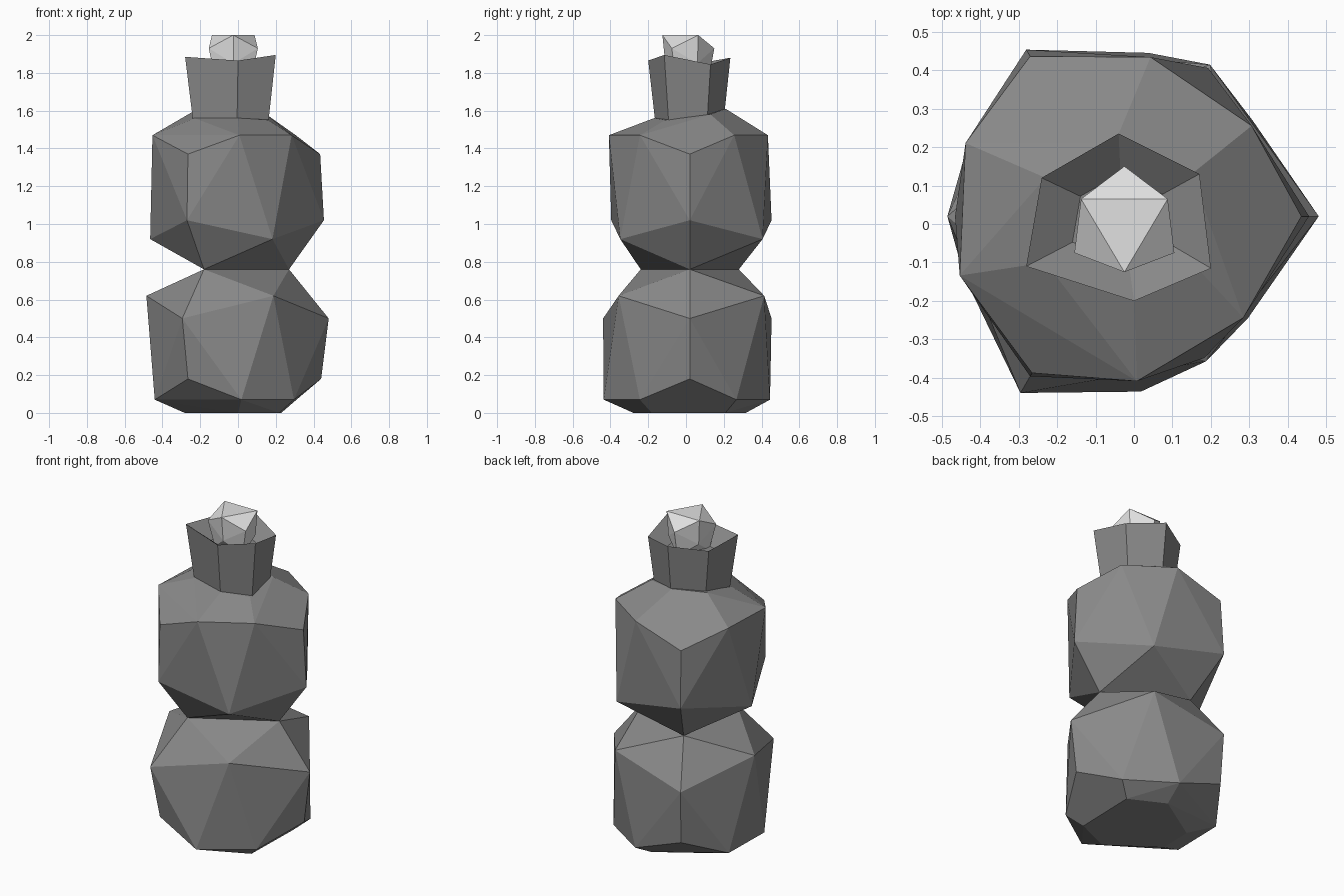
import bpy
import bmesh
from math import sin, cos, radians

cube = bpy.data.objects.get("Cube")
if cube:
    bpy.data.objects.remove(cube, do_unlink=True)

CENTRE = (-0.03, 0.02)


def make_material(name, value):
    mat = bpy.data.materials.new(name)
    mat.use_nodes = True
    colour = (value, value, value, 1)
    mat.diffuse_color = colour
    mat.node_tree.nodes["Principled BSDF"].inputs["Base Color"].default_value = colour
    return mat


def trio(z, angle, *radii, centre=CENTRE):
    """Three points a third of a turn apart, each with its own radius."""
    points = []
    for i, r in enumerate(radii):
        a = radians(angle + 120 * i)
        points.append((centre[0] + r * cos(a), centre[1] + r * sin(a), z))
    return points


def finish(bm, name, mat):
    bmesh.ops.recalc_face_normals(bm, faces=bm.faces[:])
    mesh = bpy.data.meshes.new(name)
    bm.to_mesh(mesh)
    bm.free()
    mesh.materials.append(mat)
    obj = bpy.data.objects.new(name, mesh)
    bpy.context.collection.objects.link(obj)
    return obj


def faceted_hull(name, points, mat):
    """Closed flat-faced solid wrapped around a set of points."""
    bm = bmesh.new()
    for p in points:
        bm.verts.new(p)
    bmesh.ops.convex_hull(bm, input=bm.verts[:])
    loose = [v for v in bm.verts if not v.link_faces]
    bmesh.ops.delete(bm, geom=loose, context="VERTS")
    bmesh.ops.dissolve_limit(bm, angle_limit=radians(2), verts=bm.verts[:], edges=bm.edges[:])
    return finish(bm, name, mat)


def loft(name, rings, mat):
    """Skin a stack of equal-sided rings and cap both ends."""
    bm = bmesh.new()
    loops = [[bm.verts.new(p) for p in ring] for ring in rings]
    for low, high in zip(loops, loops[1:]):
        for i in range(len(low)):
            j = (i + 1) % len(low)
            bm.faces.new((low[i], low[j], high[j], high[i]))
    bm.faces.new(loops[0])
    bm.faces.new(loops[-1])
    return finish(bm, name, mat)


def scaled(ring, factor, z):
    cx, cy = CENTRE
    return [(cx + (x - cx) * factor, cy + (y - cy) * factor, z) for x, y, _ in ring]


stone = make_material("mid grey", 0.25)
pale = make_material("pale grey", 0.75)

# Lower body: waist, wide belt, chamfered foot
lower = trio(0.76, 0, 0.3, 0.3, 0.3)
lower += trio(0.62, 60, 0.455, 0.455, 0.435)
lower += trio(0.5, 0, 0.51, 0.5, 0.53)
lower += trio(0.18, 0, 0.47, 0.48, 0.47)
lower += trio(0.07, -84, 0.458, 0.42, 0.442) + trio(0.07, -39, 0.42, 0.43, 0.44)
lower += trio(0, -84, 0.3, 0.32, 0.27) + trio(0, -39, 0.32, 0.3, 0.27)
faceted_hull("lower_body", lower, stone)

# Upper body: the same shape turned over, with a sloping shoulder
upper = trio(0.76, 0, 0.3, 0.3, 0.3)
upper += trio(0.92, 60, 0.445, 0.435, 0.425)
upper += trio(1.02, 0, 0.485, 0.5, 0.48)
upper += trio(1.37, 0, 0.465, 0.48, 0.47)
upper += trio(1.47, -85, 0.43, 0.41, 0.45) + trio(1.47, -40, 0.41, 0.42, 0.45)
shoulder = [(-0.23, 0.12, 1.6), (-0.05, 0.21, 1.61), (0.15, 0.13, 1.58),
            (0.16, -0.11, 1.55), (0, -0.17, 1.56), (-0.23, -0.1, 1.56)]
faceted_hull("upper_body", upper + shoulder, stone)

# Neck: uneven six-sided cup with a sunken inside
rim = [(-0.28, -0.11, 1.885), (0, -0.2, 1.865), (0.2, -0.115, 1.895),
       (0.17, 0.13, 1.845), (-0.04, 0.235, 1.88), (-0.24, 0.12, 1.86)]
loft("neck", [scaled(rim, 0.8, 1.48), rim, scaled(rim, 0.52, 1.79)], stone)

# Stopper: small rough twenty-sided lump
middle = (-0.025, 0)
stopper = trio(2, -90, 0.125, 0.13, 0.13, centre=middle)
stopper += trio(1.93, 90, 0.15, 0.15, 0.15, centre=middle)
stopper += trio(1.85, -90, 0.11, 0.12, 0.12, centre=middle)
stopper += trio(1.77, 90, 0.12, 0.11, 0.11, centre=middle)
faceted_hull("stopper", stopper, pale)
